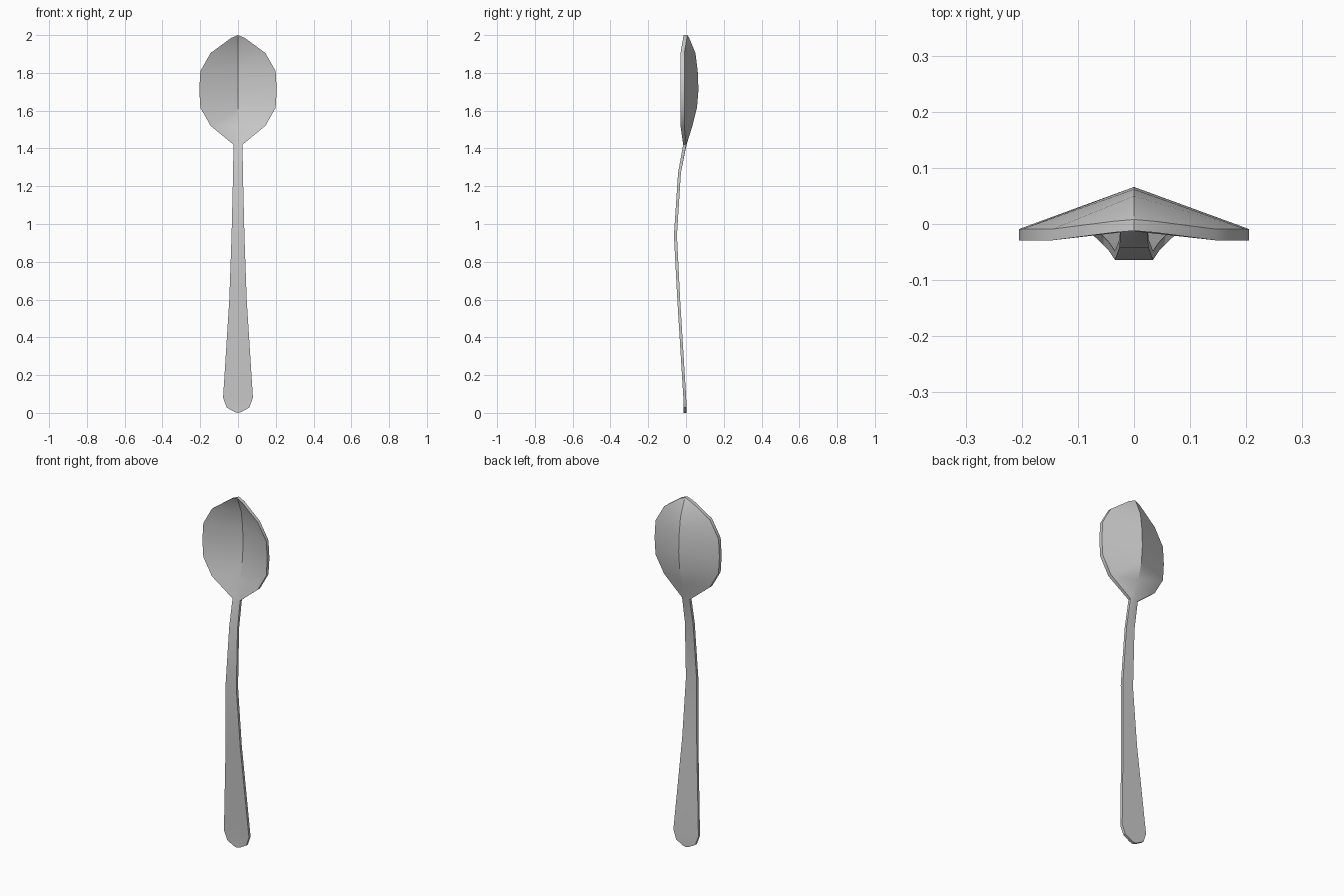
import bpy, bmesh, math

# Stations from handle end to bowl tip:
# (z, half width, front y at rim, front y at centre, thickness in y)
STATIONS = [
    (0.00, 0.000, -0.012, -0.012, 0.015),
    (0.005, 0.018, -0.012, -0.012, 0.015),
    (0.028, 0.060, -0.012, -0.012, 0.015),
    (0.08, 0.079, -0.014, -0.014, 0.015),
    (0.60, 0.046, -0.046, -0.046, 0.015),
    (0.94, 0.034, -0.064, -0.064, 0.016),
    (1.27, 0.026, -0.042, -0.042, 0.015),
    (1.42, 0.024, -0.015, -0.013, 0.016),
    (1.52, 0.145, -0.029, 0.014, 0.020),
    (1.615, 0.199, -0.029, 0.038, 0.020),
    (1.71, 0.205, -0.029, 0.046, 0.020),
    (1.81, 0.199, -0.029, 0.042, 0.020),
    (1.905, 0.145, -0.029, 0.030, 0.020),
    (1.985, 0.036, -0.015, -0.003, 0.020),
    (2.00, 0.000, -0.012, -0.012, 0.020),
]


def build_spoon():
    bm = bmesh.new()
    rings = []
    for z, w, rim, mid, t in STATIONS:
        outline = [(-w, rim), (0, mid), (w, rim), (w, rim + t), (0, mid + t), (-w, rim + t)]
        rings.append([bm.verts.new((x, y, z)) for x, y in outline])
    # Skin neighbouring rings; the pointed ends collapse when merged
    for a, b in zip(rings, rings[1:]):
        for i in range(6):
            j = (i + 1) % 6
            bm.faces.new((a[i], a[j], b[j], b[i]))
    bmesh.ops.remove_doubles(bm, verts=bm.verts, dist=0.0005)
    bmesh.ops.recalc_face_normals(bm, faces=bm.faces)
    mesh = bpy.data.meshes.new("spoon")
    bm.to_mesh(mesh)
    bm.free()
    obj = bpy.data.objects.new("spoon", mesh)
    bpy.context.collection.objects.link(obj)
    return obj


# Spoon: handle and bowl in one continuous piece
spoon = build_spoon()
bpy.context.view_layer.objects.active = spoon
spoon.select_set(True)
bpy.ops.object.shade_smooth_by_angle(angle=math.radians(30))
